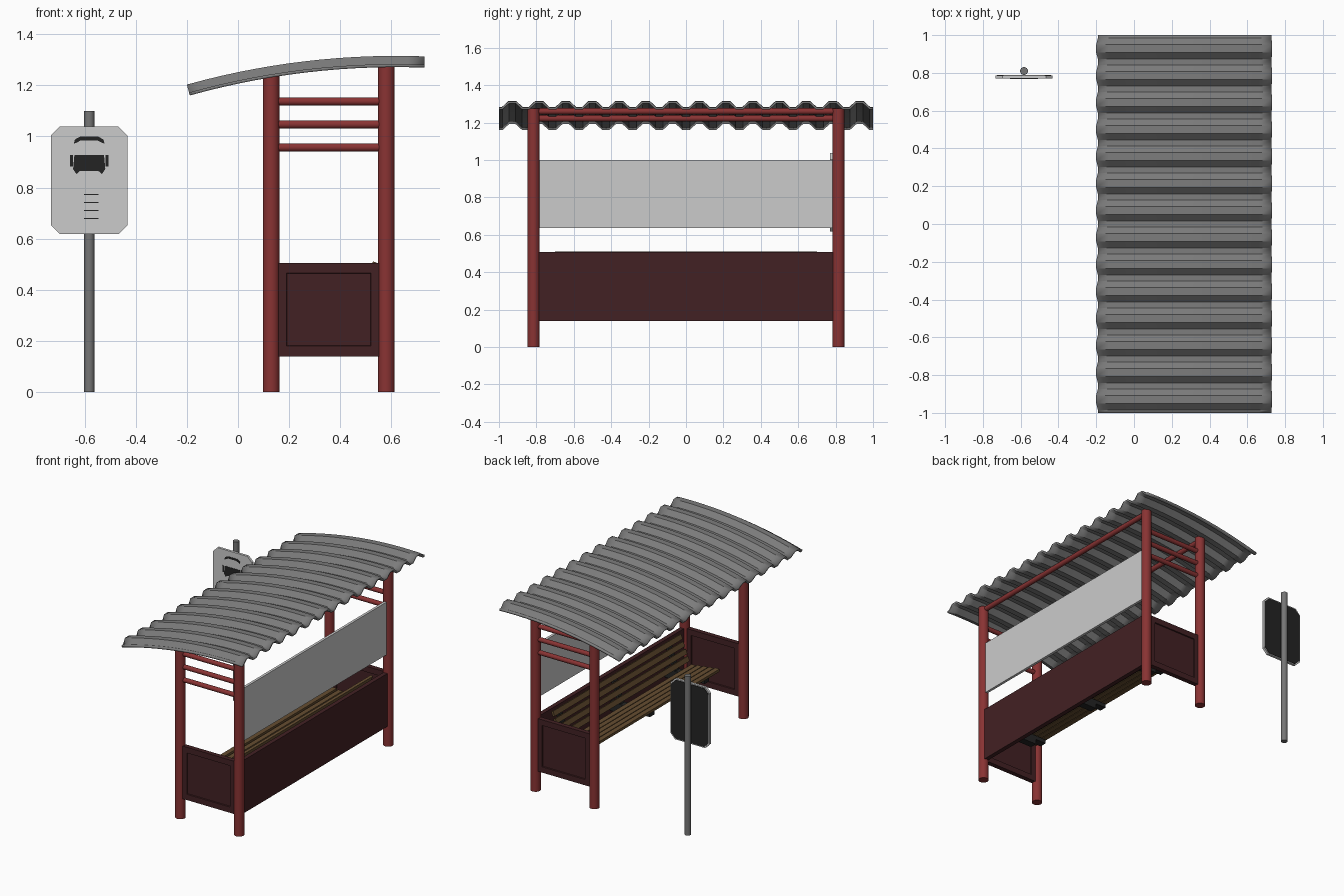
import bpy, bmesh, math
from mathutils import Vector

old = bpy.data.objects.get("Cube")
if old:
    bpy.data.objects.remove(old, do_unlink=True)


def material(name, r, g, b):
    m = bpy.data.materials.new(name)
    m.use_nodes = True
    m.diffuse_color = (r, g, b, 1)
    m.node_tree.nodes["Principled BSDF"].inputs["Base Color"].default_value = (r, g, b, 1)
    return m


RED = material("red_paint", .25, .033, .033)
MAROON = material("dark_maroon", .055, .015, .017)
GREY = material("roof_grey", .2, .2, .2)
POLE = material("pole_grey", .18, .18, .18)
LIGHT = material("light_grey", .6, .6, .6)
BLACK = material("charcoal", .017, .017, .017)
WOOD = material("brown_wood", .13, .075, .03)


def finish(name, bm, mat, smooth=False):
    mesh = bpy.data.meshes.new(name)
    bm.to_mesh(mesh)
    bm.free()
    mesh.materials.append(mat)
    ob = bpy.data.objects.new(name, mesh)
    bpy.context.collection.objects.link(ob)
    if smooth:
        bpy.ops.object.select_all(action='DESELECT')
        ob.select_set(True)
        bpy.context.view_layer.objects.active = ob
        bpy.ops.object.shade_smooth_by_angle(angle=math.radians(40))
    return ob


def box(name, lo, hi, mat, tilt=0):
    """Box between two corners, optionally tilted about its own y axis."""
    lo, hi = Vector(lo), Vector(hi)
    bm = bmesh.new()
    bmesh.ops.create_cube(bm, size=1)
    bmesh.ops.scale(bm, vec=hi - lo, verts=bm.verts)
    ob = finish(name, bm, mat)
    ob.location = (lo + hi) / 2
    ob.rotation_euler.y = tilt
    return ob


def tube(name, a, b, r, mat):
    a, b = Vector(a), Vector(b)
    bm = bmesh.new()
    bmesh.ops.create_cone(bm, cap_ends=True, segments=16, radius1=r, radius2=r,
                          depth=(b - a).length)
    ob = finish(name, bm, mat, True)
    ob.location = (a + b) / 2
    ob.rotation_euler = (b - a).to_track_quat('Z', 'Y').to_euler()
    return ob


def plate(name, outline, y0, y1, mat):
    """Flat outline in x and z, extruded from y0 to y1."""
    bm = bmesh.new()
    face = bm.faces.new([bm.verts.new((x, y0, z)) for x, z in outline])
    ext = bmesh.ops.extrude_face_region(bm, geom=[face])
    moved = [v for v in ext["geom"] if isinstance(v, bmesh.types.BMVert)]
    bmesh.ops.translate(bm, vec=(0, y1 - y0, 0), verts=moved)
    bmesh.ops.recalc_face_normals(bm, faces=bm.faces)
    return finish(name, bm, mat)


def chamfered(cx, cz, w, h, c):
    quarter = [(w - c, -h), (w, c - h), (w, h - c), (w - c, h)]
    return [(cx + x, cz + z) for x, z in quarter] + [(cx - x, cz - z) for x, z in quarter]


# Shelter frame: posts, end rails and long top rails
FRONT_X, BACK_X, END_Y = .13, .58, .815
for side, s in (("left", 1), ("right", -1)):
    y = s * END_Y
    tube(f"front_post_{side}", (FRONT_X, y, 0), (FRONT_X, y, 1.24), .033, RED)
    tube(f"back_post_{side}", (BACK_X, y, 0), (BACK_X, y, 1.275), .033, RED)
    for i in range(3):
        z = .957 + .09 * i
        tube(f"end_rail_{side}_{i + 1}", (FRONT_X, y, z), (BACK_X, y, z), .016, RED)

    # End panel with a recessed field on both faces
    panel = box(f"end_panel_{side}", (.15, y - .016, .14), (.56, y + .016, .505), MAROON)
    bm = bmesh.new()
    bm.from_mesh(panel.data)
    big = [f for f in bm.faces if abs(f.normal.y) > .9]
    bmesh.ops.inset_individual(bm, faces=big, thickness=.056)
    bmesh.ops.inset_individual(bm, faces=big, thickness=.003, depth=-.007)
    bm.to_mesh(panel.data)
    bm.free()

tube("front_top_rail", (FRONT_X, -END_Y, 1.222), (FRONT_X, END_Y, 1.222), .017, RED)
tube("back_top_rail", (BACK_X, -END_Y, 1.26), (BACK_X, END_Y, 1.26), .017, RED)

# Back wall panels
box("lower_back_panel", (.565, -.8, .14), (.595, .8, .507), MAROON)
box("upper_back_panel", (.571, -.8, .635), (.589, .8, 1.0), LIGHT)

# Corrugated roof bent over a shallow arc
R, PEAK_X, PEAK_Z, AMP = 3.05, .62, 1.315, .032
RIBS, STEPS = 14, 14
period = 2 / RIBS
wave = [(-1, 0)]
for k in range(RIBS):
    start = -1 + k * period
    wave += [(start + period * u, h) for u, h in
             ((.11, 0), (.35, AMP), (.65, AMP), (.89, 0))]
wave.append((1, 0))
a0, a1 = math.asin((-.2 - PEAK_X) / R), math.asin((.73 - PEAK_X) / R)
bm = bmesh.new()
rows = []
for i in range(STEPS + 1):
    a = a0 + (a1 - a0) * i / STEPS
    rows.append([bm.verts.new((PEAK_X + (R - AMP + h) * math.sin(a), y,
                               PEAK_Z - R + (R - AMP + h) * math.cos(a)))
                 for y, h in wave])
for p, q in zip(rows, rows[1:]):
    for j in range(len(wave) - 1):
        bm.faces.new((p[j], q[j], q[j + 1], p[j + 1]))
roof = finish("corrugated_roof", bm, GREY, True)
shell = roof.modifiers.new("thickness", 'SOLIDIFY')
shell.thickness, shell.offset = .012, -1

# Bench: seat slats, reclined back slats and brackets
for i in range(5):
    x = .25 + .045 * i
    z = .34 - .006 * i
    box(f"seat_slat_{i + 1}", (x - .017, -.7, z - .009), (x + .017, .7, z + .009), WOOD)
for i in range(4):
    x, z = .475 + .018 * i, .355 + .046 * i
    box(f"back_slat_{i + 1}", (x - .017, -.7, z - .008), (x + .017, .7, z + .008), WOOD,
        tilt=math.radians(-68))
for i, y in enumerate((-.6, 0, .6)):
    box(f"seat_bracket_{i + 1}", (.26, y - .025, .285), (.57, y + .025, .312), BLACK)
    box(f"bracket_brace_{i + 1}", (.34, y - .025, .25), (.57, y + .025, .285), BLACK)
    box(f"back_bracket_{i + 1}", (.515, y - .02, .3), (.535, y + .02, .48), BLACK,
        tilt=math.radians(20))

# Stop sign post and board
SX = -.582
tube("sign_pole", (SX, .81, 0), (SX, .81, 1.1), .021, POLE)
plate("sign_board", chamfered(SX, .828, .15, .21, .035), .77, .787, LIGHT)
plate("sign_back", chamfered(SX, .828, .143, .203, .034), .786, .79, BLACK)

# Vehicle pictogram and timetable lines
body = [(-.058, .927), (.058, .927), (.063, .872), (.05, .853), (.036, .865),
        (-.036, .865), (-.05, .853), (-.063, .872)]
plate("pictogram_window", [(SX + x, z) for x, z in body], .768, .771, BLACK)
arch = [(-.06, .972), (-.056, .988), (-.036, .999), (.036, .999), (.056, .988), (.06, .972),
        (.048, .976), (.032, .985), (-.032, .985), (-.048, .976)]
plate("pictogram_top", [(SX + x, z) for x, z in arch], .768, .771, BLACK)
for side, s in (("left", 1), ("right", -1)):
    cx = SX + s * .069
    box(f"pictogram_mirror_{side}", (cx - .006, .768, .882), (cx + .006, .771, .927), BLACK)
for i in range(4):
    z = .772 - .031 * i
    box(f"timetable_line_{i + 1}", (SX - .02, .768, z - .002), (SX + .036, .771, z + .002), BLACK)
